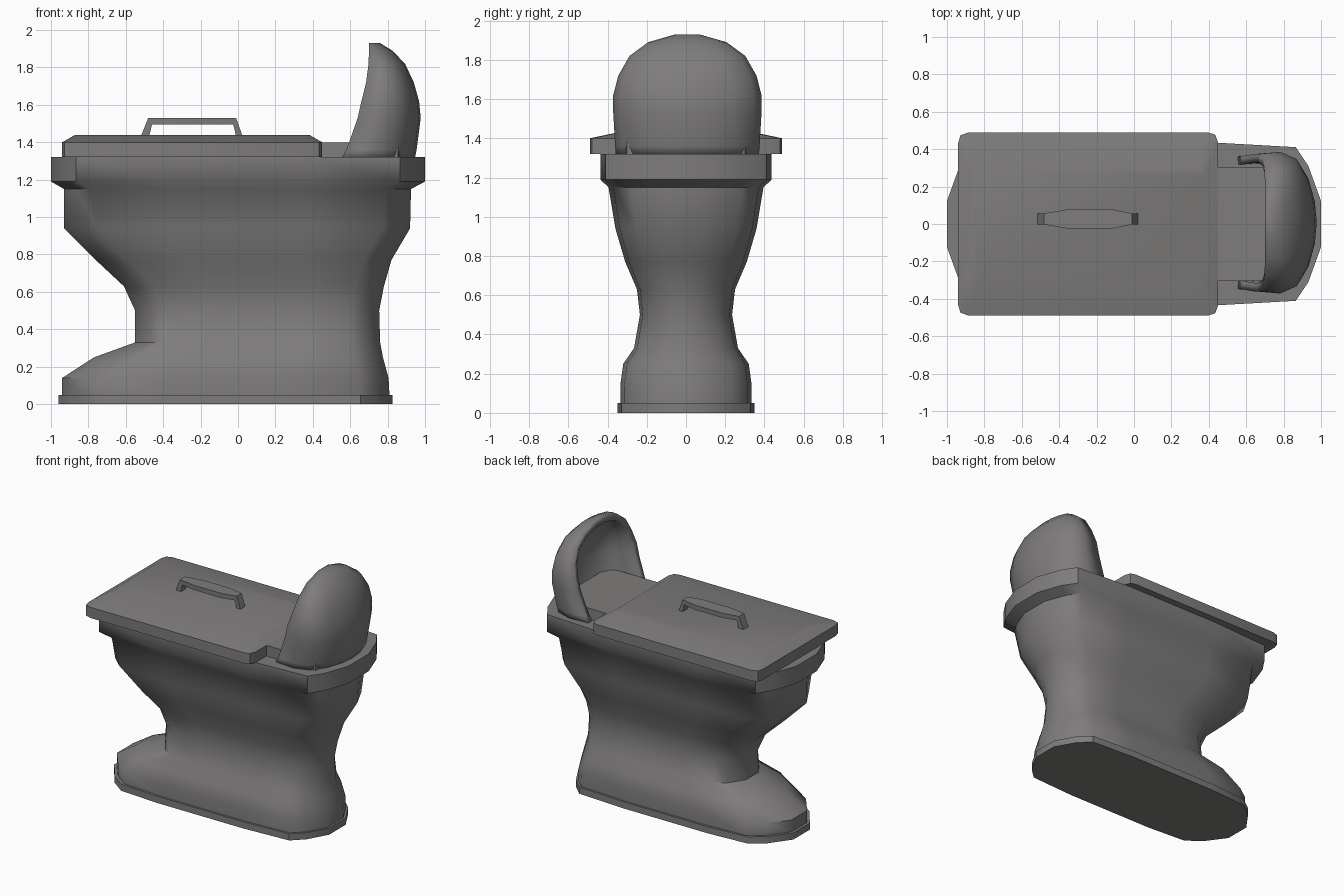
import bpy, bmesh, math

if "Cube" in bpy.data.objects:
    bpy.data.objects.remove(bpy.data.objects["Cube"])

grey = bpy.data.materials.new("warm grey")
grey.diffuse_color = (0.21, 0.203, 0.201, 1)
grey.use_nodes = True
grey.node_tree.nodes["Principled BSDF"].inputs["Base Color"].default_value = grey.diffuse_color


def make(name, rings, closed=True, angle=40, caps=(True, True)):
    """Skin a stack of equal-length point rings into one mesh object."""
    bm = bmesh.new()
    vs = [[bm.verts.new(p) for p in r] for r in rings]
    n = len(vs[0])
    for a, b in zip(vs, vs[1:]):
        for i in range(n if closed else n - 1):
            j = (i + 1) % n
            bm.faces.new((a[i], a[j], b[j], b[i]))
    if caps[0]:
        bm.faces.new(vs[0])
    if caps[1]:
        bm.faces.new(vs[-1])
    bmesh.ops.recalc_face_normals(bm, faces=bm.faces[:])
    if not all(caps):  # open shell: make sure the back faces +x
        far = max(bm.faces, key=lambda f: f.calc_center_median().x)
        far.normal_update()
        if far.normal.x < 0:
            bmesh.ops.reverse_faces(bm, faces=bm.faces[:])
    me = bpy.data.meshes.new(name)
    bm.to_mesh(me)
    bm.free()
    me.materials.append(grey)
    ob = bpy.data.objects.new(name, me)
    bpy.context.collection.objects.link(ob)
    bpy.context.view_layer.objects.active = ob
    bpy.ops.object.select_all(action='DESELECT')
    ob.select_set(True)
    bpy.ops.object.shade_smooth_by_angle(angle=math.radians(angle))
    return ob


def stadium(z, x0, x1, w, d0, d1):
    """Outline with faceted round ends; d0/d1 are the end depths."""
    end = [(0, .28), (.5, .71), (1, .94)]
    half = [(x0 + d0 * t, w * s) for t, s in end]
    half += [(x0 + (x1 - x0) * t, w) for t in (.3, .7)]
    half += [(x1 - d1 * t, w * s) for t, s in reversed(end)]
    return [(x, y, z) for x, y in half] + [(x, -y, z) for x, y in reversed(half)]


def chamfered(z, x0, x1, w, c):
    """Rectangle with two-step rounded corners."""
    pts = [(x0, w - 1.4 * c), (x0 + .3 * c, w - .4 * c), (x0 + 1.4 * c, w),
           (x1 - 1.4 * c, w), (x1 - .4 * c, w - .3 * c), (x1, w - 1.4 * c)]
    return [(x, y, z) for x, y in pts] + [(x, -y, z) for x, y in reversed(pts)]


# base plate
make("base_plate", [stadium(z, -.96, .825, .35, .22, .17) for z in (0, .05)])

# pedestal, bowl and rim in one loft: z, x min, x max, half width, end depths
body = [(.05, -.94, .81, .335, .22, .16), (.14, -.94, .805, .335, .22, .16),
        (.25, -.77, .775, .32, .2, .16), (.33, -.55, .76, .265, .15, .15),
        (.50, -.55, .755, .235, .15, .15), (.63, -.61, .78, .25, .16, .15),
        (.77, -.76, .82, .31, .17, .15), (.94, -.93, .92, .36, .18, .15),
        (1.15, -.93, .925, .395, .14, .13), (1.19, -1, 1, .437, .135, .135),
        (1.32, -1, 1, .437, .135, .135)]
make("bowl", [stadium(*r) for r in body], angle=50)

# lid with a shallow raised centre, and its tongue under the hood
make("lid", [chamfered(1.32, -.94, .45, .49, .04), chamfered(1.40, -.94, .45, .49, .04),
             chamfered(1.44, -.87, .38, .30, .03)])
make("lid_tongue", [chamfered(z, .40, .86, .305, .01) for z in (1.31, 1.40)])

# handle: arch sections from one foot to the other (outer x, z, inner x, z, half width)
arch = [(-.52, 1.43, -.475, 1.43, .028), (-.48, 1.53, -.46, 1.495, .03),
        (-.35, 1.53, -.35, 1.495, .052), (-.12, 1.53, -.12, 1.495, .052),
        (-.01, 1.53, -.025, 1.495, .03), (.025, 1.43, -.01, 1.43, .028)]
make("lid_handle", [[(ox, .027 - w, oz), (ox, .027 + w, oz), (ix, .027 + w, iz), (ix, .027 - w, iz)]
                    for ox, oz, ix, iz, w in arch], angle=30)

# hood: half-round sections by height (z, front x, back x, half width)
hood = [(1.31, .55, .945, .365), (1.36, .58, .955, .368), (1.53, .64, .977, .378),
        (1.62, .66, .968, .378), (1.72, .685, .94, .352), (1.82, .698, .893, .295),
        (1.89, .70, .825, .20), (1.93, .70, .76, .06)]
plan = [(0, .97), (.4, 1), (.68, .9), (.87, .62), (.97, .3), (1, 0)]
plan += [(t, -s) for t, s in reversed(plan[:-1])]
shell = make("hood", [[(f + (b - f) * t, .007 + w * s, z) for t, s in plan] for z, f, b, w in hood],
             closed=False, angle=50, caps=(False, True))
sol = shell.modifiers.new("wall", 'SOLIDIFY')
sol.thickness = .045
sol.offset = -1
